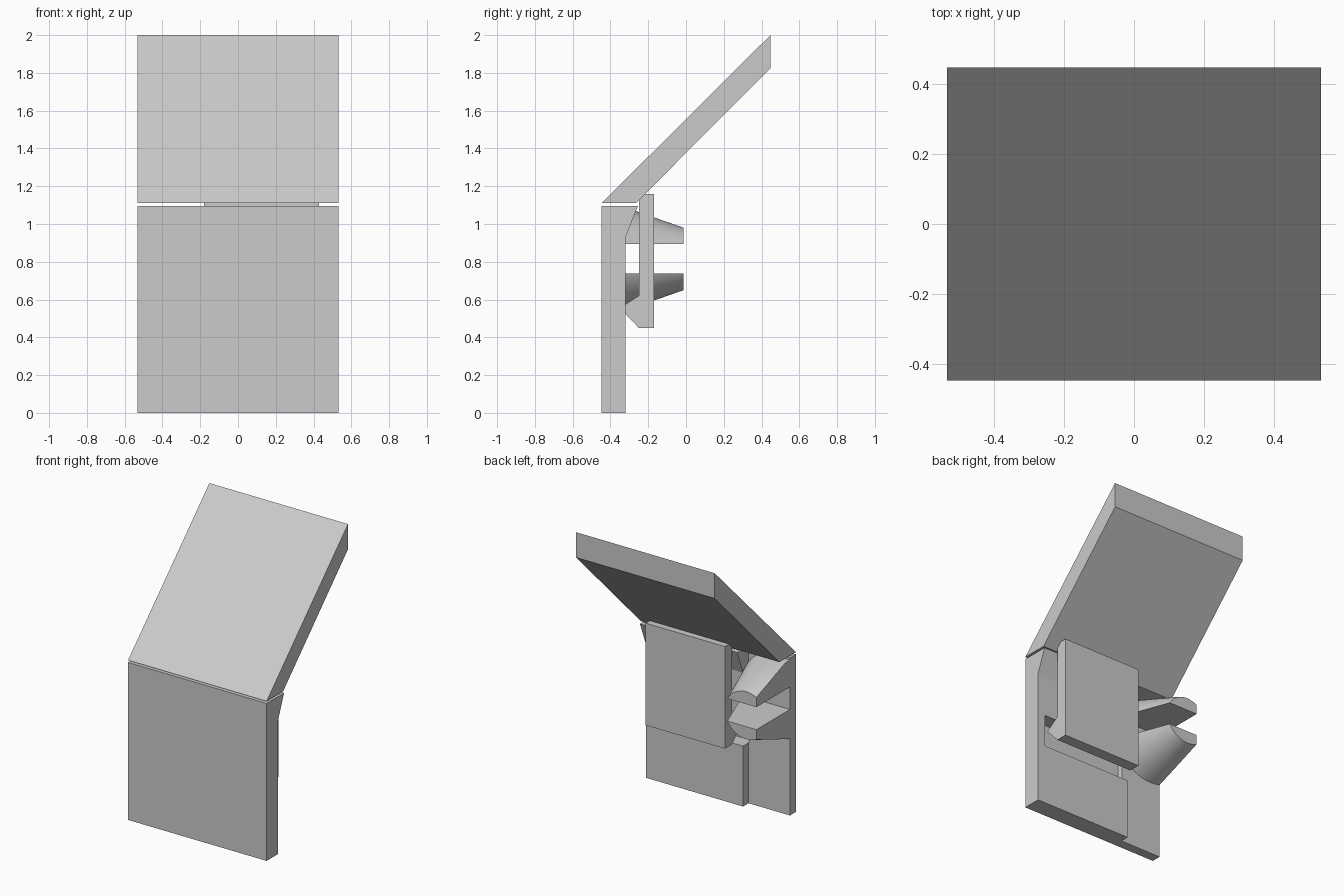
import bpy, bmesh, math
from mathutils import Matrix, Vector

if "Cube" in bpy.data.objects:
    bpy.data.objects.remove(bpy.data.objects["Cube"], do_unlink=True)

grey = bpy.data.materials.new("plain_grey")
grey.use_nodes = True
grey.diffuse_color = (0.6, 0.6, 0.6, 1)
grey.node_tree.nodes["Principled BSDF"].inputs["Base Color"].default_value = (0.6, 0.6, 0.6, 1)

LEFT, RIGHT = 0.533, -0.533      # outer sides
STEP = -0.215                    # where the back steps to the thin strip


def add_object(name, bm):
    bmesh.ops.recalc_face_normals(bm, faces=bm.faces)
    mesh = bpy.data.meshes.new(name)
    bm.to_mesh(mesh)
    bm.free()
    mesh.materials.append(grey)
    obj = bpy.data.objects.new(name, mesh)
    bpy.context.collection.objects.link(obj)
    return obj


def extrude_profile(name, profile, x0, x1):
    """Extrude a (y, z) outline sideways from x0 to x1."""
    bm = bmesh.new()
    face = bm.faces.new([bm.verts.new((x0, y, z)) for y, z in profile])
    made = bmesh.ops.extrude_face_region(bm, geom=[face])["geom"]
    verts = [v for v in made if isinstance(v, bmesh.types.BMVert)]
    bmesh.ops.translate(bm, verts=verts, vec=(x1 - x0, 0, 0))
    return add_object(name, bm)


def cut_box(target, x0, x1, y0, y1, z0, z1):
    """Subtract a box and discard the cutter."""
    cutter = extrude_profile("cutter", [(y0, z0), (y1, z0), (y1, z1), (y0, z1)], x0, x1)
    cutter.hide_render = True
    mod = target.modifiers.new("cut", "BOOLEAN")
    mod.operation, mod.solver, mod.object = "DIFFERENCE", "EXACT", cutter
    bpy.context.view_layer.objects.active = target
    bpy.ops.object.modifier_apply(modifier=mod.name)
    bpy.data.objects.remove(cutter, do_unlink=True)


# Sloping upper plate
extrude_profile("upper_plate", [(-0.447, 1.11), (-0.265, 1.11), (0.447, 1.825), (0.447, 2.0)],
                RIGHT, LEFT)

# Upright lower plate with a flared lip, a thin strip and a latch pocket
lower = extrude_profile("lower_plate", [(-0.447, 0), (-0.32, 0), (-0.32, 0.93),
                                        (-0.255, 1.095), (-0.447, 1.095)], RIGHT, LEFT)
cut_box(lower, -0.7, STEP, -0.38, 0.1, -0.1, 1.2)
cut_box(lower, STEP - 0.004, 0.475, -0.42, 0.1, 0.42, 0.645)

# Latch panel with its hook reaching into the pocket
extrude_profile("latch_panel", [(-0.17, 0.45), (-0.17, 1.16), (-0.22, 1.16), (-0.25, 1.13),
                                (-0.25, 0.62), (-0.32, 0.575), (-0.35, 0.555), (-0.25, 0.45)],
                -0.18, 0.43)


# Split tapered plug: two halves of a cone, trimmed flush with the side
def prong(name, side):
    base, tip, axis_z = -0.39, -0.012, 0.815
    bm = bmesh.new()
    bmesh.ops.create_cone(bm, cap_ends=True, segments=96, radius1=0.297, radius2=0.165,
                          depth=tip - base)
    bmesh.ops.transform(bm, verts=bm.verts, matrix=Matrix.Translation(
        (-0.455, (base + tip) / 2, axis_z)) @ Matrix.Rotation(-math.pi / 2, 4, "X"))
    trims = [((0, 0, axis_z + side * 0.078), (0, 0, -side)),
             ((RIGHT, 0, 0), (-1, 0, 0)),
             ((0, 0, 1.08), (0, 0, 1))]
    for point, normal in trims:
        bmesh.ops.bisect_plane(bm, geom=bm.verts[:] + bm.edges[:] + bm.faces[:],
                               plane_co=Vector(point), plane_no=Vector(normal), clear_outer=True)
        rim = [e for e in bm.edges if e.is_boundary]
        if rim:
            bmesh.ops.holes_fill(bm, edges=rim, sides=0)
    obj = add_object(name, bm)
    bpy.ops.object.select_all(action="DESELECT")
    obj.select_set(True)
    bpy.context.view_layer.objects.active = obj
    bpy.ops.object.shade_smooth_by_angle(angle=math.radians(30))


prong("upper_prong", 1)
prong("lower_prong", -1)
